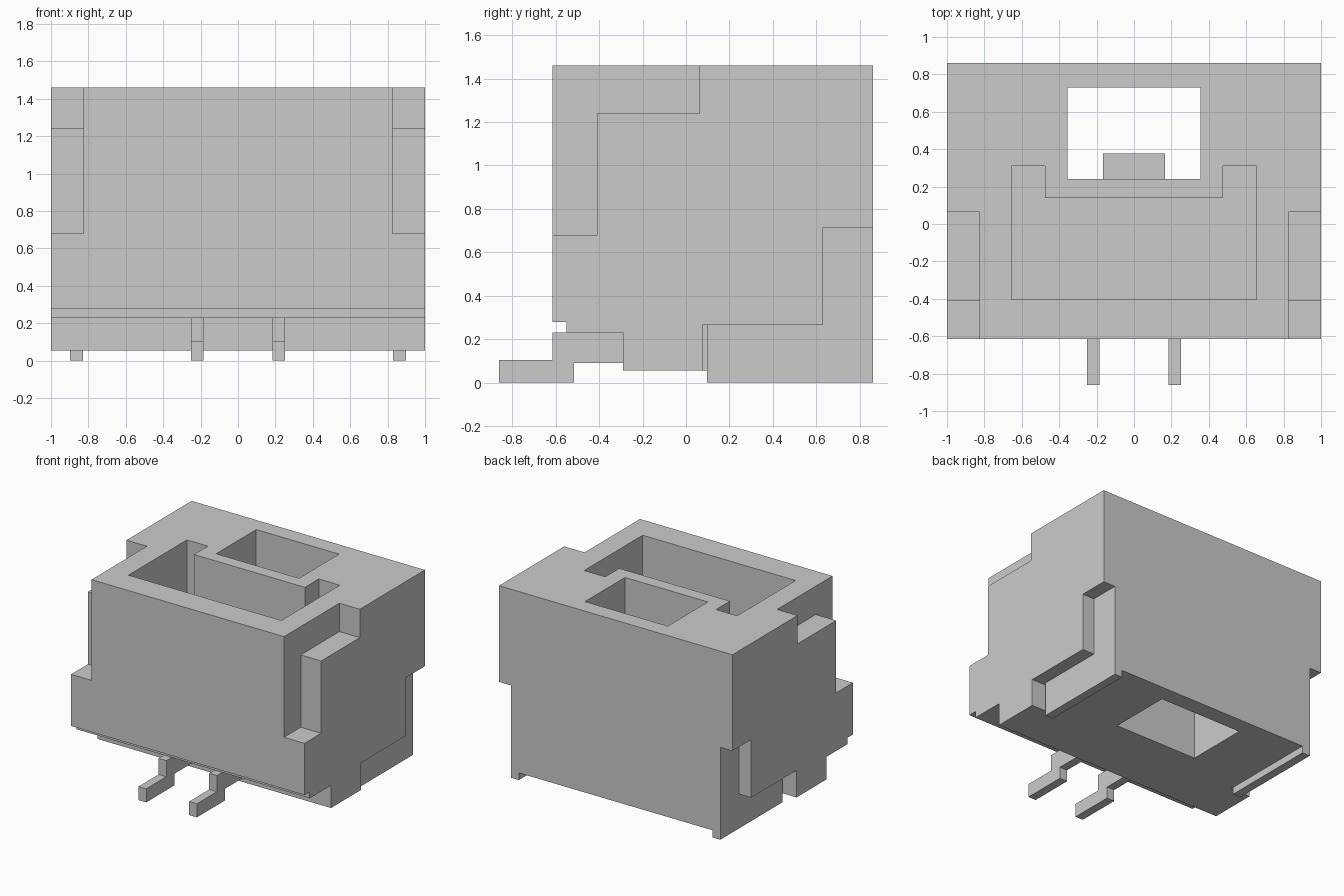
import bpy
import bmesh

if "Cube" in bpy.data.objects:
    bpy.data.objects.remove(bpy.data.objects["Cube"])


def prism(name, points, lo, hi, axis="X"):
    """Extrude a closed profile: (y, z) points along X or (x, y) points along Z."""
    def place(p, d):
        return (d, p[0], p[1]) if axis == "X" else (p[0], p[1], d)
    bm = bmesh.new()
    a = [bm.verts.new(place(p, lo)) for p in points]
    b = [bm.verts.new(place(p, hi)) for p in points]
    bm.faces.new(a)
    bm.faces.new(b)
    n = len(points)
    for i in range(n):
        j = (i + 1) % n
        bm.faces.new((a[i], a[j], b[j], b[i]))
    bmesh.ops.recalc_face_normals(bm, faces=bm.faces)
    mesh = bpy.data.meshes.new(name)
    bm.to_mesh(mesh)
    bm.free()
    obj = bpy.data.objects.new(name, mesh)
    bpy.context.collection.objects.link(obj)
    return obj


def cut(target, cutter):
    mod = target.modifiers.new(cutter.name, "BOOLEAN")
    mod.operation = "DIFFERENCE"
    mod.solver = "EXACT"
    mod.object = cutter
    bpy.context.view_layer.objects.active = target
    bpy.ops.object.modifier_apply(modifier=mod.name)
    bpy.data.objects.remove(cutter)


def rect(x0, x1, y0, y1):
    return [(x0, y0), (x1, y0), (x1, y1), (x0, y1)]


# Housing with stepped front underside
housing = prism("housing", [(-.615, .28), (-.55, .28), (-.55, .23), (-.29, .23),
                            (-.29, .055), (.86, .055), (.86, 1.46), (-.615, 1.46)], -1, 1)

# Plug cavity with two rear keyways, closed by a floor
cut(housing, prism("cavity_cutter", [(-.655, -.405), (.655, -.405), (.655, .31), (.475, .31),
                                     (.475, .14), (-.475, .14), (-.475, .31), (-.655, .31)],
                   .35, 1.6, "Z"))

# Latch window running right through
cut(housing, prism("window_cutter", rect(-.355, .355, .24, .73), -.1, 1.6, "Z"))

# Side reliefs at the upper front and the tab pockets at the lower back
upper_relief = [(-.8, .68), (-.41, .68), (-.41, 1.24), (.063, 1.24), (.063, 1.6), (-.8, 1.6)]
tab_pocket = [(.075, -.1), (1, -.1), (1, .715), (.63, .715), (.63, .265), (.075, .265)]
tab_shape = [(.097, 0), (.86, 0), (.86, .715), (.63, .715), (.63, .265), (.097, .265)]
pin_shape = [(-.86, 0), (-.515, 0), (-.515, .09), (-.29, .09), (-.29, .23),
             (-.615, .23), (-.615, .105), (-.86, .105)]

for side, s in (("left", -1), ("right", 1)):
    cut(housing, prism("relief_cutter", upper_relief, *sorted((s * .825, s * 1.2))))
    cut(housing, prism("pocket_cutter", tab_pocket, *sorted((s * .83, s * 1.2))))
    # Solder tab in the pocket and contact pin at the front
    prism(side + "_solder_tab", tab_shape, *sorted((s * .83, s * .897)))
    prism(side + "_contact_pin", pin_shape, s * .217 - .033, s * .217 + .033)

# Locking bump on the partition wall inside the window
prism("locking_bump", rect(-.165, .165, .24, .378), .5, .9, "Z")
